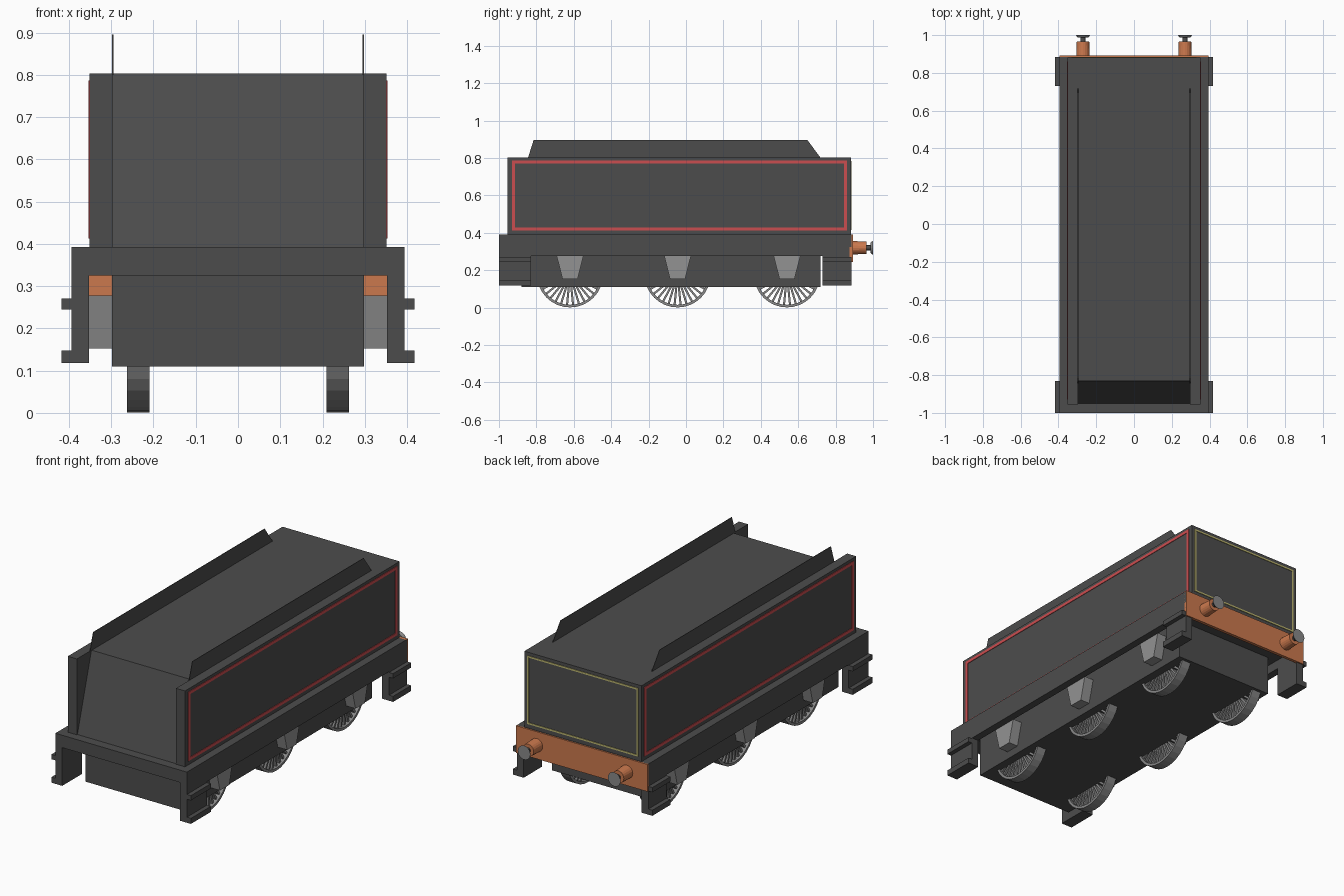
import bpy, bmesh, math
from mathutils import Matrix, Vector

if "Cube" in bpy.data.objects:
    bpy.data.objects.remove(bpy.data.objects["Cube"])


def material(name, rgb):
    m = bpy.data.materials.new(name)
    m.diffuse_color = (*rgb, 1)
    m.use_nodes = True
    m.node_tree.nodes["Principled BSDF"].inputs["Base Color"].default_value = m.diffuse_color
    return m


DARK = material("dark grey paint", (0.073, 0.073, 0.073))
STEEL = material("steel grey", (0.25, 0.25, 0.25))
BOXGREY = material("light grey", (0.29, 0.29, 0.29))
ORANGE = material("orange paint", (0.60, 0.19, 0.075))
RED = material("red lining", (0.60, 0.075, 0.08))
YELLOW = material("yellow lining", (0.50, 0.46, 0.16))


def finish(name, bm, mat):
    bmesh.ops.recalc_face_normals(bm, faces=bm.faces[:])
    me = bpy.data.meshes.new(name)
    bm.to_mesh(me)
    bm.free()
    ob = bpy.data.objects.new(name, me)
    me.materials.append(mat)
    bpy.context.collection.objects.link(ob)
    return ob


def add_box(bm, x, y, z):
    mat = Matrix.Translation(((x[0] + x[1]) / 2, (y[0] + y[1]) / 2, (z[0] + z[1]) / 2))
    size = Matrix.Diagonal((abs(x[1] - x[0]), abs(y[1] - y[0]), abs(z[1] - z[0]), 1))
    bmesh.ops.create_cube(bm, size=1, matrix=mat @ size)


def box(name, mat, *boxes):
    bm = bmesh.new()
    for b in boxes:
        add_box(bm, *b)
    return finish(name, bm, mat)


def side_prism(name, pts, x0, x1, mat):
    """Extrude a (y, z) outline across x."""
    bm = bmesh.new()
    a = [bm.verts.new((x0, y, z)) for y, z in pts]
    b = [bm.verts.new((x1, y, z)) for y, z in pts]
    bm.faces.new(a)
    bm.faces.new(b)
    n = len(pts)
    for i in range(n):
        bm.faces.new((a[i], a[(i + 1) % n], b[(i + 1) % n], b[i]))
    return finish(name, bm, mat)


def cylinder_y(name, x, z, y0, y1, r0, r1, mat, n=20):
    bm = bmesh.new()
    m = Matrix.Translation((x, (y0 + y1) / 2, z)) @ Matrix.Rotation(-math.pi / 2, 4, 'X')
    bmesh.ops.create_cone(bm, cap_ends=True, segments=n, radius1=r0, radius2=r1,
                          depth=y1 - y0, matrix=m)
    return finish(name, bm, mat)


def frame_bars(a, b, w):
    """Four bars of a rectangular lining in two axes."""
    return [((a[0], a[1]), (b[0], b[0] + w)), ((a[0], a[1]), (b[1] - w, b[1])),
            ((a[0], a[0] + w), (b[0] + w, b[1] - w)), ((a[1] - w, a[1]), (b[0] + w, b[1] - w))]


def wheel(name, x, y, z, r, w, n=32):
    bm = bmesh.new()
    place = Matrix.Translation((x, y, z))
    # rim, a revolved rectangle
    rows = []
    for i in range(n):
        t = 2 * math.pi * i / n
        rows.append([bm.verts.new((x + dx, y + q * math.cos(t), z + q * math.sin(t)))
                     for dx, q in ((-w / 2, r), (w / 2, r), (w / 2, r - .014), (-w / 2, r - .014))])
    for i in range(n):
        p, q = rows[i], rows[(i + 1) % n]
        for k in range(4):
            bm.faces.new((p[k], p[(k + 1) % 4], q[(k + 1) % 4], q[k]))
    # spokes
    for i in range(n):
        m = (place @ Matrix.Rotation(2 * math.pi * (i + .5) / n, 4, 'X')
             @ Matrix.Translation((0, 0, r * .55)) @ Matrix.Diagonal((w * .6, .011, r * .82, 1)))
        bmesh.ops.create_cube(bm, size=1, matrix=m)
    # hub
    bmesh.ops.create_cone(bm, cap_ends=True, segments=16, radius1=.04, radius2=.04, depth=w,
                          matrix=place @ Matrix.Rotation(math.pi / 2, 4, 'Y'))
    return finish(name, bm, STEEL)


# running deck and inner frame
box("deck", DARK, ((-.394, .394), (-1, .885), (.325, .392)))
box("inner_frame", DARK, ((-.298, .298), (-.88, .72), (.11, .325)))

# water tank body with sloping front
side_prism("tank_body", [(-.95, .392), (-.83, .803), (.882, .803), (.882, .392)],
           -.297, .297, DARK)

# rear beam
box("rear_beam", ORANGE, ((-.394, .394), (.875, .892), (.245, .392)))

# rear lining
box("rear_lining", YELLOW, *[(a, (.880, .885), b)
                             for a, b in frame_bars((-.332, .332), (.415, .785), .009)])

wheel_y = (-.62, -.045, .54)
for s, side in ((-1, "left"), (1, "right")):
    # tank side wall and the raised coal plate on its inner edge
    box(side + "_tank_side", DARK, ((s * .297, s * .351), (-.955, .882), (.392, .803)))
    side_prism(side + "_coal_plate", [(-.845, .80), (-.815, .895), (.65, .895), (.72, .80)],
               s * .295, s * .298, DARK)
    # side lining
    box(side + "_lining", RED, *[((s * .349, s * .354), a, b)
                                 for a, b in frame_bars((-.93, .86), (.413, .787), .016)])
    # skirt under the deck edge
    box(side + "_skirt", DARK, ((s * .353, s * .394), (-.85, .75), (.275, .33)))
    # step brackets at both ends
    for end, y in (("front", (-1, -.83)), ("rear", (.73, .885))):
        box(f"{side}_{end}_step", DARK,
            ((s * .353, s * .394), y, (.118, .33)),
            ((s * .39, s * .418), y, (.245, .271)),
            ((s * .39, s * .418), y, (.118, .148)))
    for i, y in enumerate(wheel_y):
        # axle box tapering downward
        side_prism(f"{side}_axle_box_{i + 1}",
                   [(y - .072, .278), (y + .072, .278), (y + .04, .152), (y - .04, .152)],
                   s * .29, s * .354, BOXGREY)
        wheel(f"{side}_wheel_{i + 1}", s * .236, y, .178, .177, .054)
    # buffers
    cylinder_y(side + "_buffer_housing", s * .27, .32, .885, .965, .036, .033, ORANGE)
    cylinder_y(side + "_buffer_shank", s * .27, .32, .96, .99, .014, .014, DARK)
    cylinder_y(side + "_buffer_head", s * .27, .32, .987, 1.0, .028, .038, STEEL)

# axles joining the wheels
for i, y in enumerate(wheel_y):
    box(f"axle_{i + 1}", DARK, ((-.22, .22), (y - .015, y + .015), (.165, .195)))
